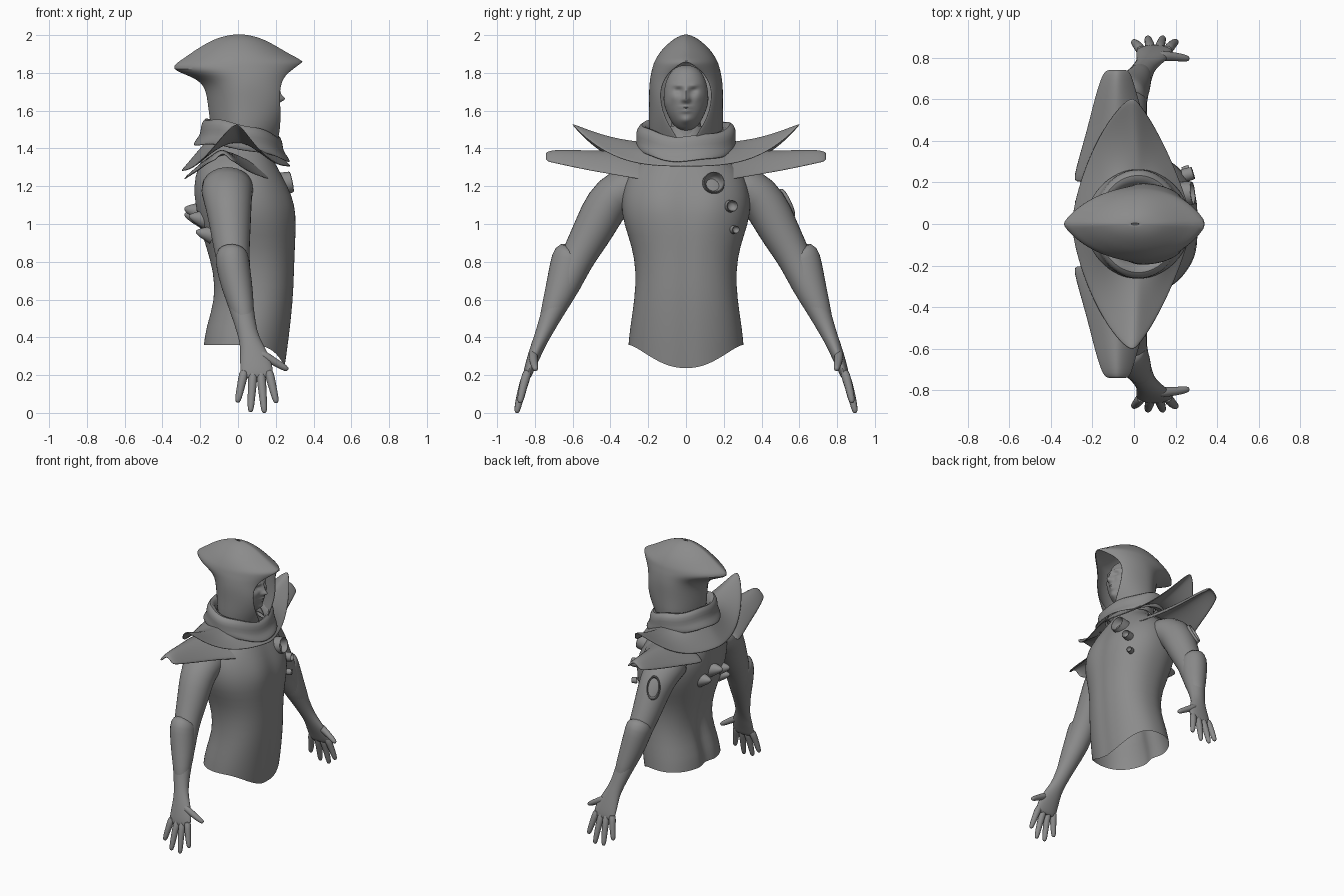
import bpy, math
from mathutils import Vector

if "Cube" in bpy.data.objects:
    bpy.data.objects.remove(bpy.data.objects["Cube"])

clay = bpy.data.materials.new("clay_grey")
clay.use_nodes = True
COLOUR = (0.26, 0.26, 0.26, 1)
clay.diffuse_color = COLOUR
clay.node_tree.nodes["Principled BSDF"].inputs["Base Color"].default_value = COLOUR
clay.node_tree.nodes["Principled BSDF"].inputs["Roughness"].default_value = 0.7


def loft(name, rings, closed=True, caps=(False, False), mirror=False, subd=1, thick=0):
    """Skin a list of equal-length point rings."""
    n = len(rings[0])
    faces = []
    for r in range(len(rings) - 1):
        for i in range(n if closed else n - 1):
            j = (i + 1) % n
            faces.append((r * n + i, r * n + j, r * n + n + j, r * n + n + i))
    if caps[0]:
        faces.append(tuple(reversed(range(n))))
    if caps[1]:
        faces.append(tuple(range((len(rings) - 1) * n, len(rings) * n)))
    mesh = bpy.data.meshes.new(name)
    mesh.from_pydata([tuple(p) for ring in rings for p in ring], [], faces)
    mesh.materials.append(clay)
    ob = bpy.data.objects.new(name, mesh)
    bpy.context.collection.objects.link(ob)
    bpy.ops.object.select_all(action='DESELECT')
    ob.select_set(True)
    bpy.context.view_layer.objects.active = ob
    bpy.ops.object.mode_set(mode='EDIT')
    bpy.ops.mesh.select_all(action='SELECT')
    bpy.ops.mesh.remove_doubles(threshold=0.0002)
    bpy.ops.mesh.normals_make_consistent(inside=False)
    bpy.ops.object.mode_set(mode='OBJECT')
    bpy.ops.object.shade_smooth_by_angle(angle=math.radians(65))
    if thick:
        m = ob.modifiers.new("thickness", 'SOLIDIFY')
        m.thickness, m.offset = thick, 0
    if mirror:
        ob.modifiers.new("mirror", 'MIRROR').use_axis = (False, True, False)
    if subd:
        m = ob.modifiers.new("smooth", 'SUBSURF')
        m.levels = m.render_levels = subd
    return ob


def tube(name, path, n=16, mirror=True, caps=(True, True)):
    """Loft ellipses along a limb; each stop is x, y, z, x radius, side radius."""
    rings = []
    for k, (x, y, z, rx, rn) in enumerate(path):
        a, b = path[max(k - 1, 0)], path[min(k + 1, len(path) - 1)]
        t = (Vector(b[:3]) - Vector(a[:3])).normalized()
        u = (Vector((1, 0, 0)) - t * t.x).normalized()
        v = t.cross(u)
        rings.append([Vector((x, y, z)) + u * rx * math.cos(q) + v * rn * math.sin(q)
                      for q in (math.tau * i / n for i in range(n))])
    return loft(name, rings, caps=caps, mirror=mirror)


def bump(d, width):
    return math.exp(-(d / width) ** 2)


# Torso: height, back x, front x, half width
body = [(.36, -.19, .25, .305), (.45, -.18, .27, .297), (.6, -.13, .295, .272), (.75, -.14, .3, .264),
        (.88, -.18, .305, .285), (1.0, -.215, .31, .33), (1.1, -.235, .3, .345), (1.2, -.245, .265, .335),
        (1.3, -.22, .21, .29), (1.37, -.17, .17, .19), (1.43, -.1, .13, .11), (1.52, -.07, .12, .1)]
rings = []
N = 48
for z, xb, xf, w in body:
    ring = []
    for i in range(N):
        a = math.tau * i / N
        c, s = math.cos(a), math.sin(a)
        y = w * math.copysign(abs(s) ** .85, s)
        x = (xb + xf) / 2 + (xf - xb) / 2 * math.copysign(abs(c) ** .9, c)
        if c < 0:       # spine and seat groove
            x += .035 * bump(y, .05) * (1 if z < 1.3 else 0)
        else:           # breastbone, chest muscles and belly line
            x -= .008 * bump(y, .03) * (1 if z < 1.3 else 0)
            x += .014 * bump(abs(y) - .15, .08) * bump(z - 1.12, .1)
        drop = .125 * max(0, c) * max(0, 1 - (y / .3) ** 2) * bump(z - .36, .13)
        ring.append((x, y, z - drop))
    rings.append(ring)
loft("torso", rings)

# Arms with palms
tube("arm", [(-.05, .2, 1.21, .15, .12), (-.06, .35, 1.18, .14, .125), (-.05, .425, 1.1, .125, .12),
             (-.04, .485, .98, .11, .11), (-.035, .535, .89, .1, .1), (-.025, .58, .81, .088, .09),
             (-.01, .64, .68, .083, .085), (.02, .70, .55, .065, .063), (.05, .755, .42, .052, .043),
             (.07, .782, .36, .06, .038), (.085, .805, .3, .078, .034), (.098, .828, .24, .088, .028),
             (.1, .84, .2, .088, .024), (.1, .847, .18, .08, .016)])

# Forearm guard flaring at the elbow
tube("forearm_guard", [(-.03, .585, .855, .07, .07), (-.035, .605, .84, .092, .105), (-.025, .625, .77, .09, .1),
                       (-.008, .648, .68, .086, .094), (.02, .698, .56, .067, .068), (.045, .75, .44, .045, .04)])

# Fingers and thumb: base and tip
fingers = [("little_finger", (.035, .835, .23), (-.003, .878, .055)),
           ("ring_finger", (.08, .838, .22), (.066, .897, .004)),
           ("middle_finger", (.12, .838, .22), (.14, .897, -.001)),
           ("index_finger", (.16, .835, .23), (.204, .88, .052)),
           ("thumb", (.11, .81, .32), (.265, .795, .228))]
for name, base, tip in fingers:
    base, tip = Vector(base), Vector(tip)
    stops = []
    for f, r in ((0, .026), (.3, .025), (.55, .022), (.85, .019), (.97, .014), (1, .006)):
        p = base.lerp(tip, f) + Vector((0, .004 * math.sin(math.pi * f), 0))
        stops.append((*p, r, r))
    tube(name, stops, n=10)

# Head with modelled face: y, z, y width, z width, push
features = [(0, 1.69, .014, .05, .018), (0, 1.662, .018, .016, .026), (.016, 1.655, .01, .01, .008),
            (.04, 1.735, .03, .012, .012), (.04, 1.705, .02, .014, -.015), (.062, 1.67, .025, .025, .008),
            (0, 1.618, .028, .007, .012), (0, 1.598, .025, .008, .011), (0, 1.608, .03, .003, -.006),
            (0, 1.55, .03, .02, .014)]
rings = []
for k in range(1, 60):
    p = math.pi * k / 60
    z = 1.665 - .175 * math.cos(p)
    ring = []
    for i in range(80):
        a = math.tau * i / 80
        jaw = 1 - .2 * max(0, (1.64 - z) / .14)
        x, y = .085 + .125 * math.sin(p) ** .8 * math.cos(a), .118 * jaw * math.sin(p) ** .8 * math.sin(a)
        if math.cos(a) > 0:
            x += sum(d * bump(abs(y) - fy, wy) * bump(z - fz, wz) for fy, fz, wy, wz, d in features)
        ring.append((x, y, z))
    rings.append(ring)
loft("head", rings, caps=(True, True), subd=0)

# Neck
tube("neck", [(.03, 0, 1.3, .1, .1), (.04, 0, 1.45, .085, .085), (.06, 0, 1.62, .08, .08)], mirror=False)

# Hood: height, back x, widest x, front x, half width, half opening
hood = [(1.4, -.12, .03, .2, .175, .02), (1.46, -.13, .03, .215, .188, .045), (1.52, -.145, .03, .225, .195, .088),
        (1.6, -.155, .04, .225, .192, .125), (1.68, -.165, .04, .222, .193, .136), (1.73, -.18, .04, .225, .192, .128),
        (1.77, -.22, .04, .24, .187, .11), (1.8, -.3, .035, .265, .182, .088), (1.822, -.35, .03, .295, .176, .062),
        (1.845, -.335, .03, .325, .17, .033), (1.862, -.31, .03, .35, .163, 0), (1.89, -.268, .03, .288, .148, 0),
        (1.92, -.225, .025, .237, .126, 0), (1.95, -.175, .02, .185, .096, 0), (1.978, -.12, .015, .13, .062, 0),
        (1.995, -.06, .01, .07, .028, 0), (2.002, -.01, .005, .02, .002, 0)]
rings = []
for z, xb, xm, xf, w, gap in hood:
    half = []
    for k in range(10):
        q = math.pi / 2 * k / 10
        half.append((xf + (xm - xf) * (.5 * (1 - math.cos(q)) + .5 * k / 10), gap + (w - gap) * math.sin(q), z))
    for k in range(11):
        q = math.pi / 2 * k / 10
        half.append((xm + (xb - xm) * (.6 * math.sin(q) + .4 * k / 10), w * max(0, math.cos(q)) ** 1.1, z))
    rings.append(half + [(x, -y, h) for x, y, h in reversed(half[:-1])])
loft("hood", rings, closed=False, thick=.006)

# Rolled neck scarf, lower at the chest
scarf = [(.155, .175, 1.46), (.175, .2, 1.515), (.195, .235, 1.535), (.215, .265, 1.5),
         (.215, .258, 1.45), (.24, .265, 1.42), (.255, .255, 1.395)]
rings = []
for rx, ry, z in scarf:
    rings.append([(.02 + rx * math.cos(a), ry * math.sin(a),
                   z - .045 * math.cos(a) - .02 * math.cos(a) ** 2 + .006 * math.sin(5 * a))
                  for a in (math.tau * i / 40 for i in range(40))])
loft("neck_scarf", rings, thick=.006)

# Winged mantle: pointed sheet rising to the shoulder tips, rounder at the back
rings = []
for k in range(9):
    t = k / 8
    ring = []
    for i in range(64):
        a = math.tau * i / 64
        c, s = math.cos(a), math.sin(a)
        e = 1.25 if c > 0 else 1.45
        r = (abs(c) ** e + abs(s) ** e) ** (-1 / e)
        ox, oy = (.285 if c > 0 else .295) * r * c - .005, .61 * r * s
        oz = 1.305 - .025 * max(0, -c) + .23 * (abs(oy) / .61) ** 3
        ix, iy, iz = .02 + .17 * c, .2 * s, 1.425 - .03 * c
        z = iz + (oz - iz) * t - .018 * math.sin(math.pi * t) * abs(s)
        ring.append((ix + (ox - ix) * t, iy + (oy - iy) * t, z))
    rings.append(ring)
loft("mantle", rings, thick=.008)

# Shoulder plates: y, centre x, half width, crown height, droop
plates = [(.2, -.05, .245, 1.37, .14), (.27, -.065, .215, 1.38, .14), (.38, -.078, .17, 1.385, .125),
          (.5, -.082, .133, 1.385, .105), (.62, -.085, .1, 1.39, .085), (.7, -.083, .075, 1.388, .065),
          (.732, -.082, .06, 1.38, .05), (.74, -.08, .04, 1.37, .03)]
rings = []
for y, xc, hw, top, droop in plates:
    rings.append([(xc + hw * f, y, top - droop * abs(f) ** 1.6) for f in (k / 6 for k in range(-6, 7))])
loft("shoulder_plate", rings, closed=False, mirror=True, thick=.01)


def lathe(name, at, axis, profile, stretch=1):
    """Turn a radius/height profile about an axis; stretch lengthens one side."""
    axis = Vector(axis).normalized()
    u = (Vector((0, 0, 1)) - axis * axis.z).normalized()
    v = axis.cross(u)
    loft(name, [[Vector(at) + axis * h + u * r * stretch * math.cos(q) + v * r * math.sin(q)
                 for q in (math.tau * i / 14 for i in range(14))] for r, h in profile], caps=(False, True))


# Hollow sockets on the chest and upper arm
def socket(name, at, axis, r, stretch=1):
    lathe(name, at, axis, [(r * 1.1, -r), (r * 1.05, r * .2), (r, r * .7), (r * .93, r * .72),
                           (r * .8, r * .2), (r * .55, -r * .3)], stretch)


socket("chest_socket_large", (.245, .145, 1.215), (1, .1, .2), .058)
socket("chest_socket_middle", (.265, .24, 1.095), (1, .3, .05), .031)
socket("chest_socket_small", (.255, .26, .97), (1, .4, 0), .021)
socket("arm_socket", (-.09, .515, 1.1), (-.35, .85, .45), .047, 1.8)

# Blunt horns on the back
for k, (x, y, z, r) in enumerate([(-.225, .1, 1.04, .042), (-.225, -.03, 1.07, .042),
                                  (-.2, -.15, 1.03, .042), (-.175, -.2, .95, .035)]):
    lathe("back_horn_%d" % (k + 1), (x, y, z), (-1, y, .2),
          [(r * 1.4, -r), (r, 0), (r * .7, r * .7), (r * .4, r * 1.2), (r * .12, r * 1.45)])
